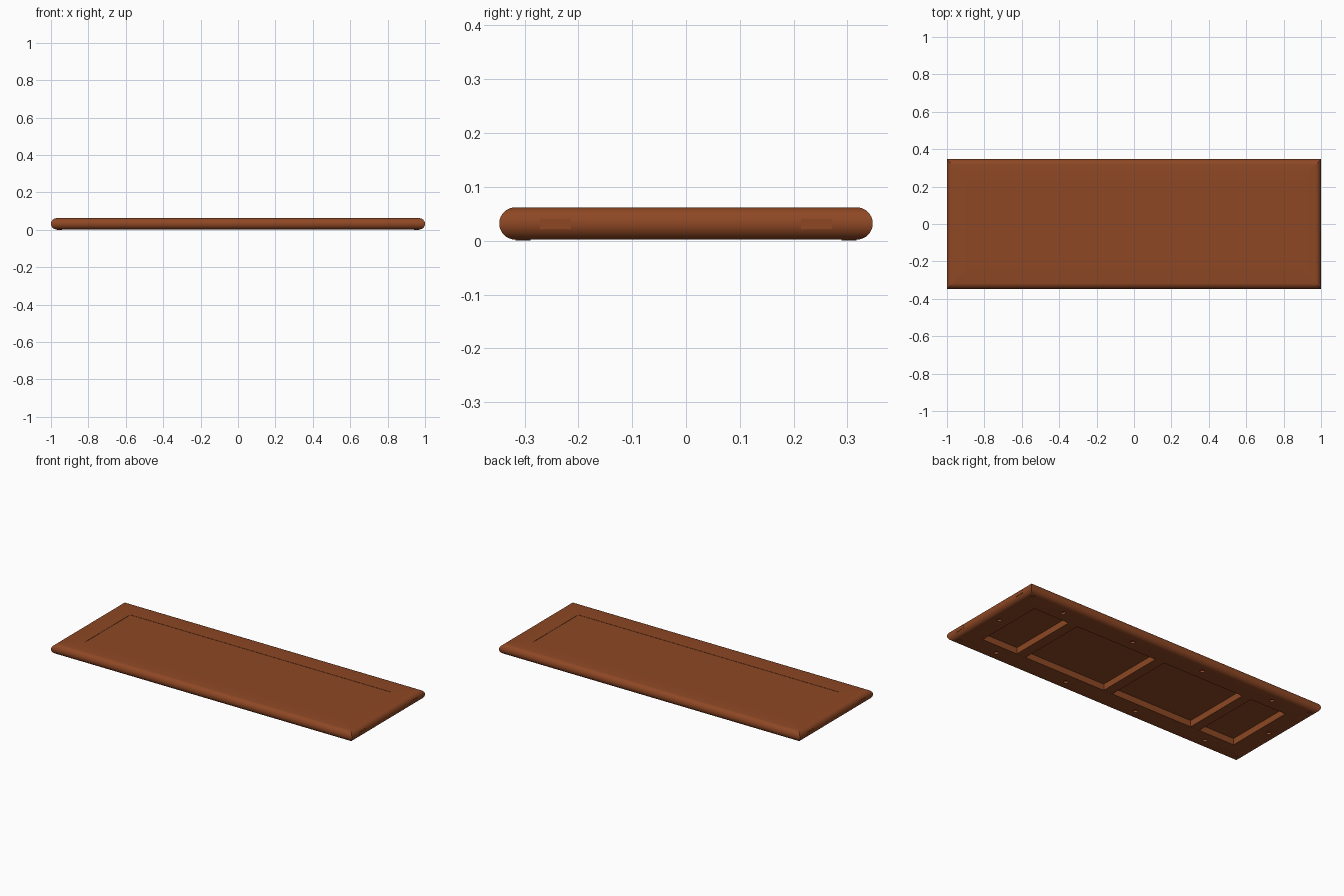
import bpy, bmesh, math

if "Cube" in bpy.data.objects:
    bpy.data.objects.remove(bpy.data.objects["Cube"])

X, Y = 1.0, 0.347          # outer half sizes
W = 0.134                  # frame width
Z0, Z1 = 0.002, 0.062      # frame bottom and top
R = (Z1 - Z0) / 2          # half-round edge radius
ZM = Z0 + R

wood = bpy.data.materials.new("brown wood")
wood.diffuse_color = (0.27, 0.064, 0.018, 1)
wood.use_nodes = True
wood.node_tree.nodes["Principled BSDF"].inputs["Base Color"].default_value = wood.diffuse_color


def finish(bm, name):
    bmesh.ops.recalc_face_normals(bm, faces=bm.faces)
    me = bpy.data.meshes.new(name)
    bm.to_mesh(me)
    bm.free()
    me.materials.append(wood)
    ob = bpy.data.objects.new(name, me)
    bpy.context.collection.objects.link(ob)
    return ob


def box(name, x0, x1, y0, y1, z0, z1):
    bm = bmesh.new()
    bmesh.ops.create_cube(bm, size=1)
    for v in bm.verts:
        v.co = ((x0 + x1) / 2 + v.co.x * (x1 - x0),
                (y0 + y1) / 2 + v.co.y * (y1 - y0),
                (z0 + z1) / 2 + v.co.z * (z1 - z0))
    return finish(bm, name)


def disc(name, x, y, r, z0, z1):
    bm = bmesh.new()
    bmesh.ops.create_cone(bm, cap_ends=True, segments=20, radius1=r, radius2=r, depth=z1 - z0)
    bmesh.ops.translate(bm, verts=bm.verts, vec=(x, y, (z0 + z1) / 2))
    return finish(bm, name)


def smooth(ob):
    bpy.ops.object.select_all(action='DESELECT')
    ob.select_set(True)
    bpy.context.view_layer.objects.active = ob
    bpy.ops.object.shade_smooth_by_angle(angle=math.radians(30))


# frame profile: (distance in from outer edge, height), half-round outside
profile = [(R - R * math.cos(a), ZM + R * math.sin(a))
           for a in [math.radians(-90 + 180 * i / 16) for i in range(17)]]
profile += [(W, Z1), (W, Z0)]


def member(name, long_side, s, holes):
    bm = bmesh.new()
    rings = []
    for e in (-1, 1):
        rings.append([bm.verts.new((e * (X - d), s * (Y - d), z) if long_side
                                   else (s * (X - d), e * (Y - d), z)) for d, z in profile])
    n = len(profile)
    for i in range(n):
        j = (i + 1) % n
        bm.faces.new((rings[0][i], rings[0][j], rings[1][j], rings[1][i]))
    bm.faces.new(rings[0])
    bm.faces.new(rings[1])
    ob = finish(bm, name)
    # shallow screw holes in the underside
    for x, y in holes:
        cut = disc("hole_cutter", x, y, 0.013, Z0 - 0.02, Z0 + 0.012)
        cut.hide_render = True
        m = ob.modifiers.new("hole", 'BOOLEAN')
        m.object = cut
        m.operation = 'DIFFERENCE'
        m.solver = 'EXACT'
        bpy.context.view_layer.objects.active = ob
        bpy.ops.object.modifier_apply(modifier=m.name)
        bpy.data.objects.remove(cut)
    smooth(ob)


# four mitred frame members
for s, tag in ((-1, "front"), (1, "back")):
    member(tag + "_rail", True, s, [(x, s * 0.275) for x in (-0.72, -0.24, 0.24, 0.72)])
for s, tag in ((-1, "left"), (1, "right")):
    member(tag + "_rail", False, s, [(s * 0.93, 0)])

# centre panel, slightly sunk below the frame
ix, iy = X - W + 0.002, Y - W + 0.002
box("centre_panel", -ix, ix, -iy, iy, 0.04, Z1 - 0.0015)

# cross ribs underneath
for x in (-0.6, 0, 0.6):
    box("cross_rib", x - 0.03, x + 0.03, -iy, iy, Z0 + 0.0005, 0.042)

# tenon ends and corner glides
for sx in (-1, 1):
    for sy in (-1, 1):
        a, b = sorted((sx * 0.96, sx * X))
        c, d = sorted((sy * 0.214, sy * 0.271))
        box("tenon_end", a, b, c, d, 0.022, 0.041)
        smooth(disc("corner_glide", sx * 0.955, sy * 0.303, 0.014, 0, 0.006))
